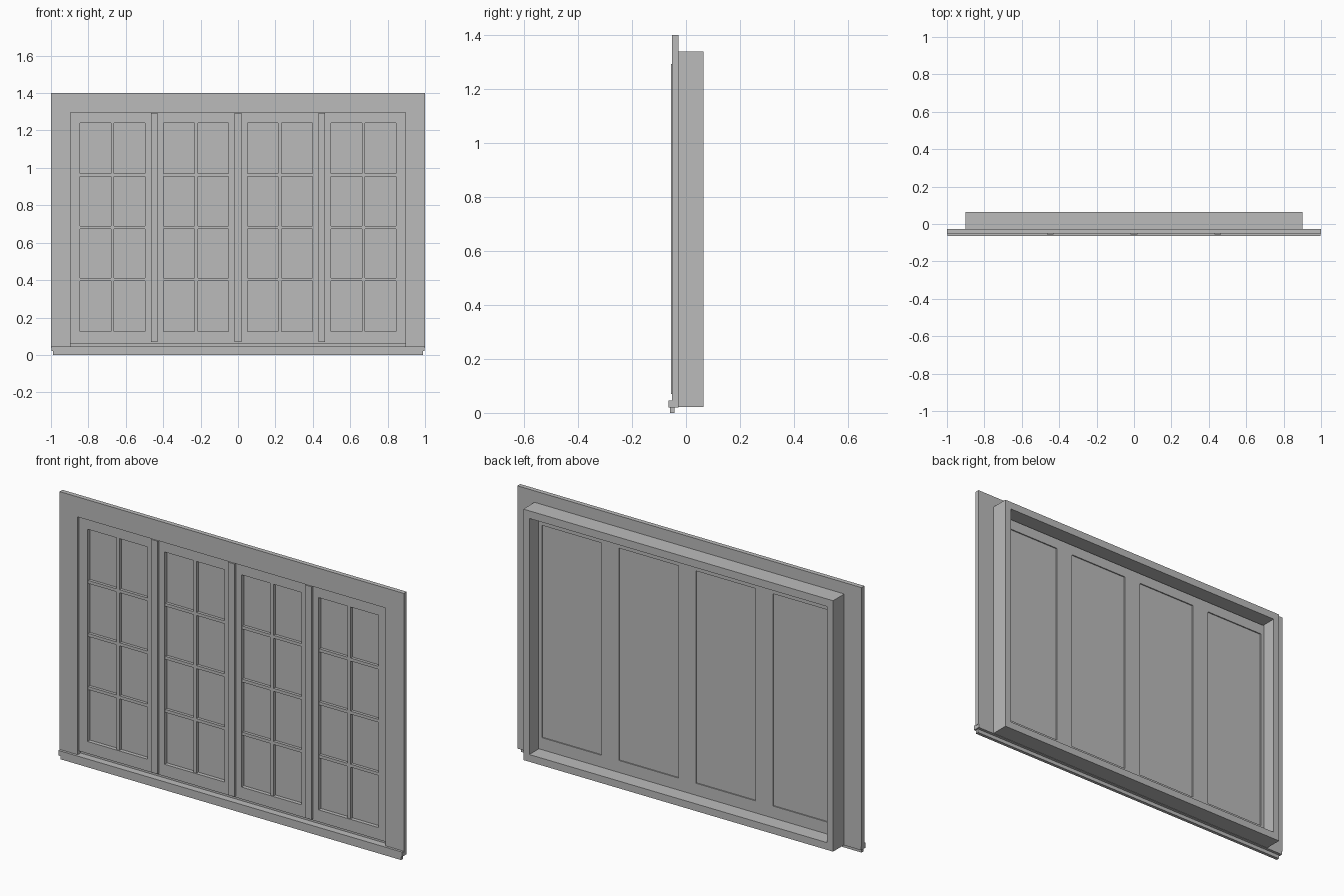
import bpy, bmesh

cube = bpy.data.objects.get("Cube")
if cube:
    bpy.data.objects.remove(cube, do_unlink=True)

paint = bpy.data.materials.new("grey_paint")
paint.use_nodes = True
GREY = (0.5, 0.5, 0.5, 1)
paint.diffuse_color = GREY
paint.node_tree.nodes["Principled BSDF"].inputs["Base Color"].default_value = GREY


def extrude_faces(name, outlines, y0, y1):
    """Solid made from x-z outlines, pushed from y0 back to y1."""
    bm = bmesh.new()
    for outline in outlines:
        bm.faces.new([bm.verts.new((x, y0, z)) for x, z in outline])
    bmesh.ops.remove_doubles(bm, verts=bm.verts, dist=1e-5)
    front = bm.faces[:]
    back = bmesh.ops.extrude_face_region(bm, geom=front, use_keep_orig=True)
    moved = [v for v in back["geom"] if isinstance(v, bmesh.types.BMVert)]
    bmesh.ops.translate(bm, verts=moved, vec=(0, y1 - y0, 0))
    bmesh.ops.recalc_face_normals(bm, faces=bm.faces)
    mesh = bpy.data.meshes.new(name)
    bm.to_mesh(mesh)
    bm.free()
    mesh.materials.append(paint)
    obj = bpy.data.objects.new(name, mesh)
    bpy.context.collection.objects.link(obj)
    return obj


def rect(x0, x1, z0, z1):
    return [(x0, z0), (x1, z0), (x1, z1), (x0, z1)]


def box(name, x0, x1, z0, z1, y0, y1):
    return extrude_faces(name, [rect(x0, x1, z0, z1)], y0, y1)


def ring(name, outer, inner, y0, y1):
    """Four-sided frame between two rectangles."""
    a, b = rect(*outer), rect(*inner)
    sides = [[a[i], a[(i + 1) % 4], b[(i + 1) % 4], b[i]] for i in range(4)]
    return extrude_faces(name, sides, y0, y1)


# Mitred casing around the opening
IN_X, IN_TOP, TOP = 0.895, 1.295, 1.4
CASE_FRONT, CASE_BACK = -0.052, -0.028
extrude_faces("casing_head", [[(-IN_X, IN_TOP), (IN_X, IN_TOP), (1, TOP), (-1, TOP)]],
              CASE_FRONT, CASE_BACK)
for side, s in (("right", -1), ("left", 1)):
    extrude_faces("casing_" + side,
                  [[(s * IN_X, 0.04), (s, 0.04), (s, TOP), (s * IN_X, IN_TOP)]],
                  CASE_FRONT, CASE_BACK)

# Sill with a narrower moulding beneath
box("sill", -0.998, 0.998, 0.02, 0.046, -0.065, CASE_BACK)
box("sill_moulding", -0.99, 0.99, 0, 0.02, -0.06, -0.043)

# Deep lining behind the casing
ring("jamb_lining", (-0.9, 0.9, 0.022, 1.34), (-0.865, 0.865, 0.06, 1.3),
     CASE_BACK, 0.065)

# Four sashes, each with a pane and glazing bars
SASH_FRONT, SASH_BACK, GLASS = -0.042, -0.011, -0.022
width = IN_X / 2
for i in range(4):
    n = str(i + 1)
    x0 = -IN_X + i * width
    x1 = x0 + width
    mid = (x0 + x1) / 2
    g0, g1, gz0, gz1 = x0 + 0.05, x1 - 0.05, 0.125, 1.24
    ring("sash_" + n, (x0, x1, 0.062, IN_TOP), (g0, g1, gz0, gz1),
         SASH_FRONT, SASH_BACK)
    box("pane_" + n, g0, g1, gz0, gz1, GLASS, GLASS + 0.005)
    box("vertical_bar_" + n, mid - 0.009, mid + 0.009, gz0, gz1, -0.038, GLASS)
    for row in range(1, 4):
        z = gz0 + (gz1 - gz0) * row / 4
        box(f"cross_bar_{n}_{row}", g0, g1, z - 0.008, z + 0.008, -0.037, GLASS)

# Cover strips over the joints between sashes
for i in range(1, 4):
    x = -IN_X + i * width
    box(f"cover_strip_{i}", x - 0.018, x + 0.018, 0.07, IN_TOP - 0.002,
        -0.055, SASH_FRONT)
